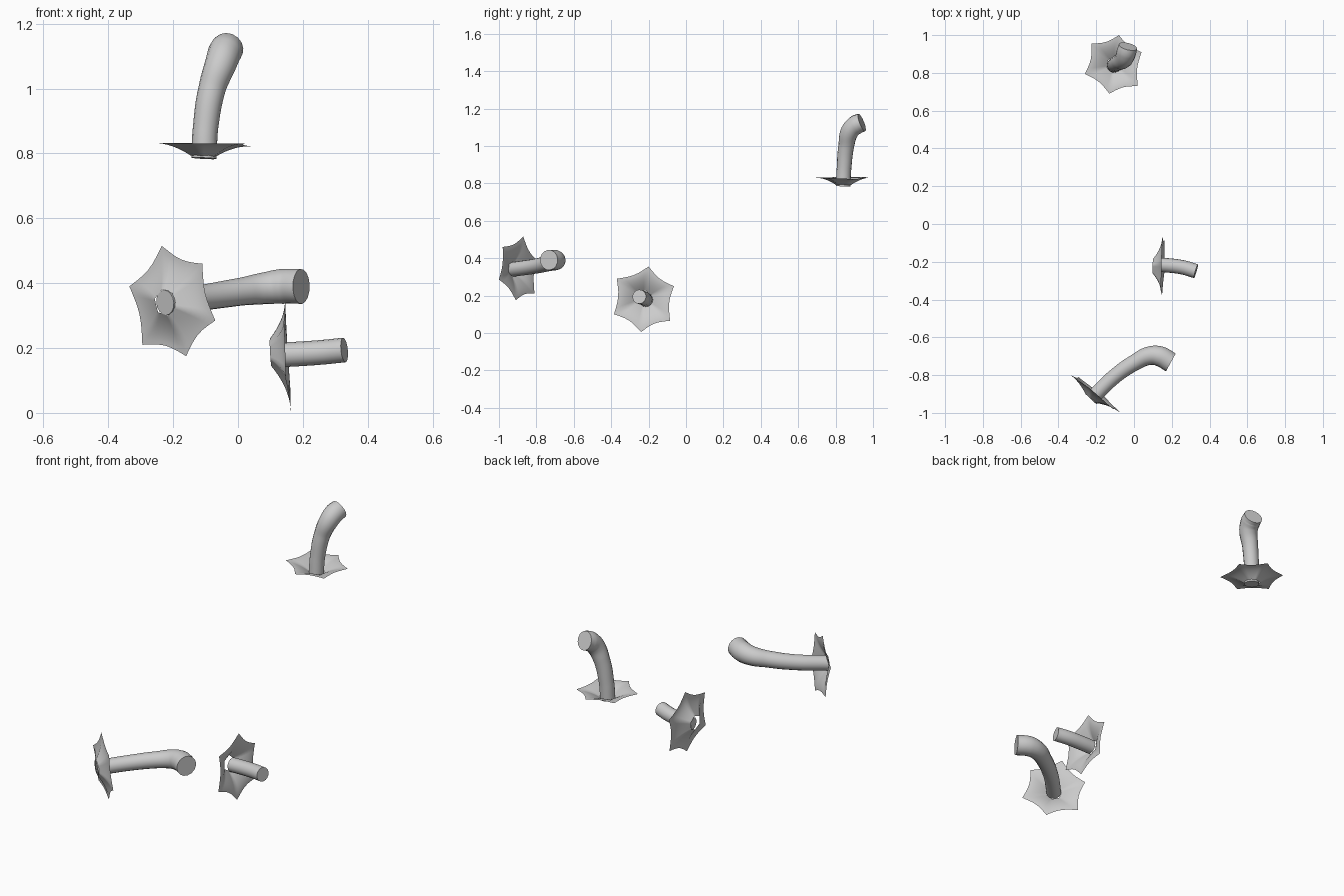
import bpy, bmesh, math
from mathutils import Vector

if "Cube" in bpy.data.objects:
    bpy.data.objects.remove(bpy.data.objects["Cube"])


def petal_disc(name, apex, tips, toward, hole=0.042, rings=8, segs=6):
    """Thin six-pointed funnel flaring from a hexagonal hole to the given tips."""
    apex = Vector(apex)
    tips = [Vector(t) - apex for t in tips]
    n = Vector()
    for i, t in enumerate(tips):
        n += t.cross(tips[(i + 1) % 6])
    n.normalize()
    if n.dot(Vector(toward) - apex) < 0:
        n = -n
    bm = bmesh.new()
    grid = []
    for j in range(rings + 1):
        t = j / rings
        row = []
        for i in range(6):
            for s in range(segs):
                f = s / segs
                outer = tips[i].lerp(tips[(i + 1) % 6], f)
                h = outer.dot(n)
                flat = outer - n * h
                # sides bow inward between the tips, more so at the rim
                r = flat.length * (1 - 0.10 * t * math.sin(math.pi * f))
                inner = hole * (0.866 / math.cos(math.pi * (f - 0.5) / 3))
                r = inner + (r - inner) * t
                up = h * (1 - (1 - t) ** 2)
                row.append(bm.verts.new(apex + flat.normalized() * r + n * up))
        grid.append(row)
    m = 6 * segs
    for a, b in zip(grid, grid[1:]):
        for k in range(m):
            bm.faces.new((a[k], a[(k + 1) % m], b[(k + 1) % m], b[k]))
    bmesh.ops.recalc_face_normals(bm, faces=bm.faces)
    for f in bm.faces:
        f.smooth = True
    me = bpy.data.meshes.new(name)
    bm.to_mesh(me)
    bm.free()
    bpy.context.collection.objects.link(bpy.data.objects.new(name, me))


def stem(name, path):
    """Round tube through (x, y, z, radius) points with flat ends."""
    cu = bpy.data.curves.new(name, 'CURVE')
    cu.dimensions = '3D'
    cu.bevel_depth = 1.0
    cu.bevel_resolution = 6
    cu.resolution_u = 8
    cu.use_fill_caps = True
    sp = cu.splines.new('BEZIER')
    sp.bezier_points.add(len(path) - 1)
    for p, (x, y, z, r) in zip(sp.bezier_points, path):
        p.co = (x, y, z)
        p.radius = r
        p.handle_left_type = p.handle_right_type = 'AUTO'
    ob = bpy.data.objects.new(name, cu)
    bpy.context.collection.objects.link(ob)
    bpy.ops.object.select_all(action='DESELECT')
    ob.select_set(True)
    bpy.context.view_layer.objects.active = ob
    bpy.ops.object.convert(target='MESH')
    bpy.ops.object.shade_smooth_by_angle(angle=math.radians(40))


# upright piece at the back
path = [(-.105, .84, .785, .039), (-.1, .845, .88, .039), (-.08, .857, 1.0, .042),
        (-.052, .877, 1.08, .049), (-.04, .91, 1.113, .052), (-.032, .94, 1.125, .05)]
stem("back_stem", path)
petal_disc("back_disc", (-.105, .842, .792),
           [(-.08, 1.0, .832), (.04, .91, .822), (.02, .73, .83),
            (-.13, .69, .83), (-.26, .795, .833), (-.225, .955, .833)], path[2][:3])

# long sideways piece at the front
path = [(-.225, -.925, .34, .039), (-.1, -.805, .357, .04), (.01, -.73, .374, .043),
        (.08, -.698, .384, .049), (.135, -.7, .39, .054), (.195, -.733, .39, .054)]
stem("front_stem", path)
petal_disc("front_disc", (-.225, -.925, .34),
           [(-.235, -.87, .515), (-.11, -.98, .46), (-.07, -1.0, .285),
            (-.16, -.91, .175), (-.295, -.81, .21), (-.335, -.8, .39)], path[2][:3])

# short piece in the middle
path = [(.115, -.215, .178, .038), (.19, -.22, .182, .038),
        (.26, -.23, .187, .038), (.328, -.25, .194, .038)]
stem("middle_stem", path)
petal_disc("middle_disc", (.1, -.225, .187),
           [(.145, -.2, .355), (.15, -.065, .25), (.162, -.085, .065),
            (.163, -.24, .005), (.148, -.385, .1), (.142, -.37, .29)], path[2][:3])
